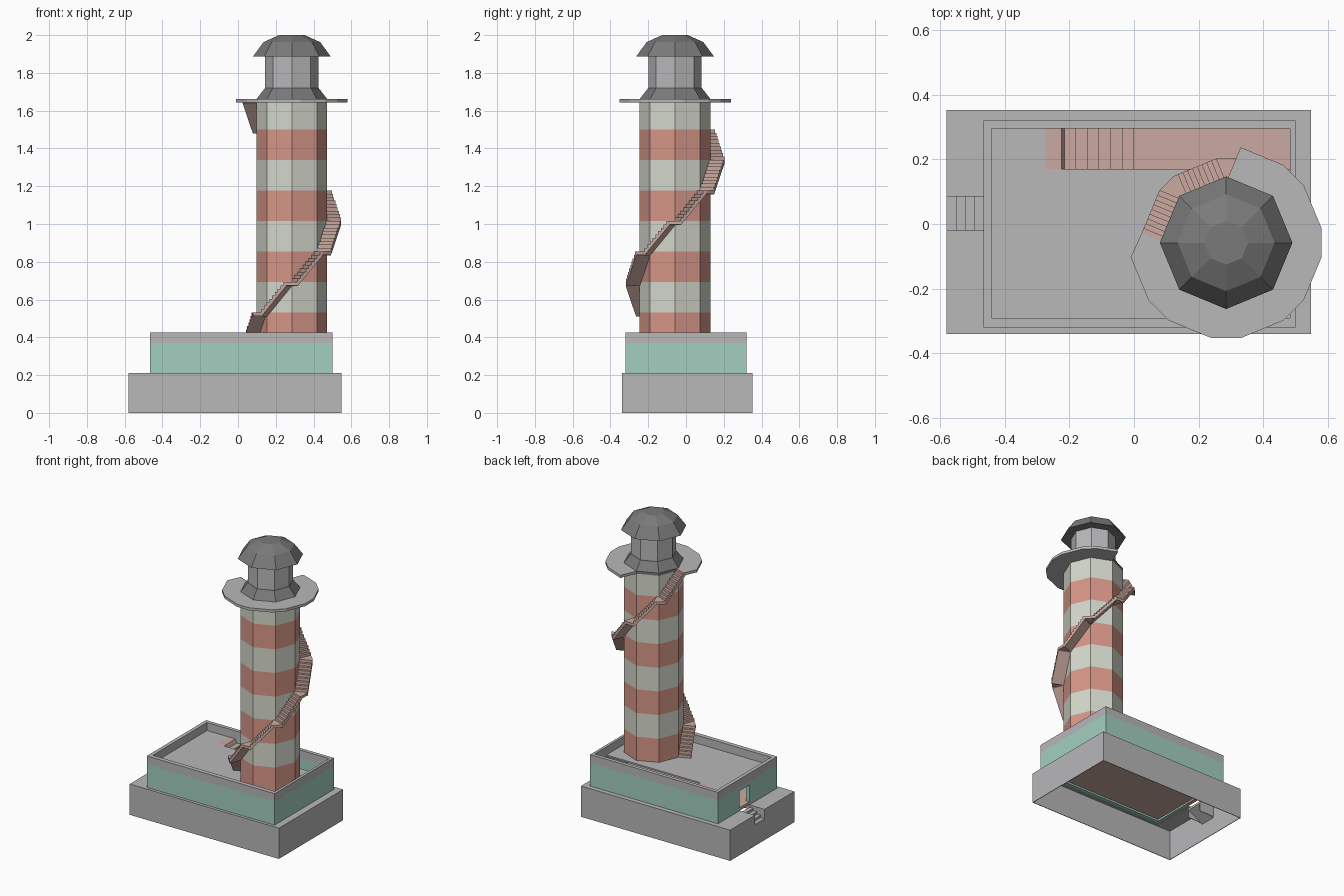
import bpy, bmesh
from math import sin, cos, radians, pi
from mathutils import Vector

if "Cube" in bpy.data.objects:
    bpy.data.objects.remove(bpy.data.objects["Cube"], do_unlink=True)


def material(name, srgb):
    lin = [((c / 255 + 0.055) / 1.055) ** 2.4 for c in srgb]
    m = bpy.data.materials.new(name)
    m.use_nodes = True
    m.diffuse_color = (*lin, 1)
    m.node_tree.nodes["Principled BSDF"].inputs["Base Color"].default_value = (*lin, 1)
    return m


GREY = material("stone grey", (184, 184, 186))
DARK = material("roof grey", (122, 122, 122))
TEAL = material("wall teal", (163, 207, 192))
WHITE = material("tower white", (212, 215, 203))
RED = material("tower red", (214, 150, 135))
PINK = material("stair pink", (202, 170, 160))


def finish(name, bm, *mats):
    bmesh.ops.recalc_face_normals(bm, faces=bm.faces)
    me = bpy.data.meshes.new(name)
    bm.to_mesh(me)
    bm.free()
    for m in mats:
        me.materials.append(m)
    ob = bpy.data.objects.new(name, me)
    bpy.context.collection.objects.link(ob)
    return ob


def add_prism(bm, pts, vec):
    """Extrude the flat polygon pts along vec."""
    low = [bm.verts.new(p) for p in pts]
    high = [bm.verts.new(Vector(p) + Vector(vec)) for p in pts]
    bm.faces.new(low)
    bm.faces.new(high)
    for i in range(len(pts)):
        j = (i + 1) % len(pts)
        bm.faces.new((low[i], low[j], high[j], high[i]))


def boxes(name, mat, *specs):
    """Each spec is x0, x1, y0, y1, z0, z1."""
    bm = bmesh.new()
    for x0, x1, y0, y1, z0, z1 in specs:
        add_prism(bm, [(x0, y0, z0), (x1, y0, z0), (x1, y1, z0), (x0, y1, z0)], (0, 0, z1 - z0))
    return finish(name, bm, mat)


def lathe(name, rings, mats, pick=lambda i: 0):
    """Eight-sided stack of (height, radius) rings with closed ends."""
    bm = bmesh.new()
    loops = [[bm.verts.new((CX + r * cos(k * pi / 4), CY + r * sin(k * pi / 4), z))
              for k in range(8)] for z, r in rings]
    for i in range(len(loops) - 1):
        for k in range(8):
            j = (k + 1) % 8
            f = bm.faces.new((loops[i][k], loops[i][j], loops[i + 1][j], loops[i + 1][k]))
            f.material_index = pick(i)
    bm.faces.new(loops[0])
    bm.faces.new(loops[-1])
    return finish(name, bm, *mats)


def sawtooth(s0, s1, z0, z1, n, under):
    """Side profile of a flight: stepped top, straight sloping underside."""
    ds, dz = (s1 - s0) / n, (z1 - z0) / n
    pts = [(s0, z0 - under)]
    for i in range(n):
        pts += [(s0 + i * ds, z0 + (i + 1) * dz), (s0 + (i + 1) * ds, z0 + (i + 1) * dz)]
    return pts + [(s1, z1 - under)]


# Main levels and outlines
CX, CY, R = 0.285, -0.058, 0.187
BX0, BX1, BY0, BY1, BZ = -0.58, 0.547, -0.34, 0.352, 0.21
HX0, HX1, HY0, HY1 = -0.465, 0.50, -0.32, 0.32
IX0, IX1, IY0, IY1 = -0.44, 0.482, -0.29, 0.295
ROOF, TOP, FLOOR = 0.37, 0.425, 0.23
D0, D1, DTOP = -0.02, 0.085, 0.345
NOTCH, T = 0.146, 0.004

# Hollow base, open underneath, notched for the entrance steps
boxes("base_walls", GREY,
      (BX0, BX1, BY0, BY0 + T, 0, BZ), (BX0, BX1, BY1 - T, BY1, 0, BZ),
      (BX1 - T, BX1, BY0, BY1, 0, BZ), (BX0, BX0 + T, BY0, D0, 0, BZ),
      (BX0, BX0 + T, D1, BY1, 0, BZ), (BX0, BX0 + T, D0, D1, 0, NOTCH))
boxes("base_ledge", GREY,
      (BX0, BX1, BY0, HY0, BZ - T, BZ), (BX0, BX1, HY1, BY1, BZ - T, BZ),
      (HX1, BX1, HY0, HY1, BZ - T, BZ), (BX0, HX0, HY0, D0, BZ - T, BZ),
      (BX0, HX0, D1, HY1, BZ - T, BZ))
boxes("step_cheeks", GREY,
      (BX0, HX0, D0 - T, D0, NOTCH - 0.02, BZ), (BX0, HX0, D1, D1 + T, NOTCH - 0.02, BZ))
bm = bmesh.new()
add_prism(bm, [(x, D0, z) for x, z in sawtooth(BX0, HX0, NOTCH - 0.016, 0.194, 4, 0.015)],
          (0, D1 - D0, 0))
finish("entrance_steps", bm, GREY)


# House walls with a doorway on the short side, then the parapet
def long_walls(z0, z1):
    return [(HX0, HX1, HY0, IY0, z0, z1), (HX0, HX1, IY1, HY1, z0, z1),
            (IX1, HX1, IY0, IY1, z0, z1)]


boxes("house_walls", TEAL, *long_walls(BZ, ROOF),
      (HX0, IX0, IY0, D0, BZ, ROOF), (HX0, IX0, D1, IY1, BZ, ROOF),
      (HX0, IX0, D0, D1, DTOP, ROOF))
boxes("parapet", GREY, *long_walls(ROOF, TOP), (HX0, IX0, IY0, IY1, ROOF, TOP))
boxes("house_floor", PINK, (IX0, IX1, IY0, IY1, FLOOR - 0.008, FLOOR),
      (HX0, IX0, D0, D1, BZ, FLOOR))

# Flat roof with a stairwell along the back
WELL_X, WELL_Y = -0.275, 0.17
boxes("house_roof", GREY, (IX0, IX1, IY0, WELL_Y, ROOF - 0.01, ROOF),
      (IX0, WELL_X, WELL_Y, IY1, ROOF - 0.01, ROOF))
steps = sawtooth(0, -0.215, FLOOR, ROOF - 0.025, 6, 0.0)
bm = bmesh.new()
profile = steps[:-1] + [(-0.225, ROOF), (WELL_X, ROOF), (WELL_X, ROOF - 0.03), (-0.225, ROOF - 0.05)]
add_prism(bm, [(x, WELL_Y, z) for x, z in profile], (0, IY1 - WELL_Y, 0))
finish("inner_stairs", bm, PINK)

# Banded octagonal tower
DECK, DECK_T = 1.662, 0.018
RISE = (DECK - ROOF) / 8
bands = [(ROOF + i * RISE, R) for i in range(8)] + [(DECK - DECK_T, R)]
lathe("tower", bands, (RED, WHITE), lambda i: i % 2)

# Lantern room and its domed cap
lathe("lantern_skirt", [(DECK - DECK_T, R), (DECK, R), (1.72, 0.142)], [DARK])
lathe("lantern_room", [(1.72, 0.141), (1.89, 0.141)], [GREY])
lathe("lantern_roof", [(1.888, 0.205), (1.963, 0.15), (2.0, 0.068)], [DARK])

# Outside stairs: one flight for each tower side, a wedge landing at each corner
APOTHEM, HALF = R * cos(pi / 8), R * sin(pi / 8)
STAIR_W, DECK_W = 0.08, 0.117


def normal(deg):
    return Vector((cos(radians(deg)), sin(radians(deg)), 0))


def corner(deg, z):
    return Vector((CX, CY, z)) + R * normal(deg)


bm = bmesh.new()
for k in range(8):
    face = 202.5 + 45 * k
    n, u = normal(face), normal(face + 90)
    z0 = ROOF + k * RISE
    start = Vector((CX, CY, 0)) + APOTHEM * n
    under = 0.022 if k else 0.0
    side = sawtooth(-HALF, HALF, z0, z0 + RISE, 9, under)
    add_prism(bm, [start + s * u + Vector((0, 0, z)) for s, z in side], STAIR_W * n)
    if k < 7:
        c = corner(face + 22.5, z0 + RISE)
        add_prism(bm, [c, c + STAIR_W * n, c + STAIR_W * normal(face + 45)], (0, 0, -0.018))
finish("outside_stairs", bm, PINK)

# Gallery deck around six sides, left open where the stairs come up
bm = bmesh.new()
for k in range(6):
    face = 202.5 + 45 * k
    n = normal(face)
    a, b = corner(face - 22.5, DECK), corner(face + 22.5, DECK)
    add_prism(bm, [a, a + DECK_W * n, b + DECK_W * n, b], (0, 0, -DECK_T))
    before = DECK_W if k else STAIR_W
    add_prism(bm, [a, a + before * normal(face - 45), a + DECK_W * n], (0, 0, -DECK_T))
finish("gallery_deck", bm, GREY)
